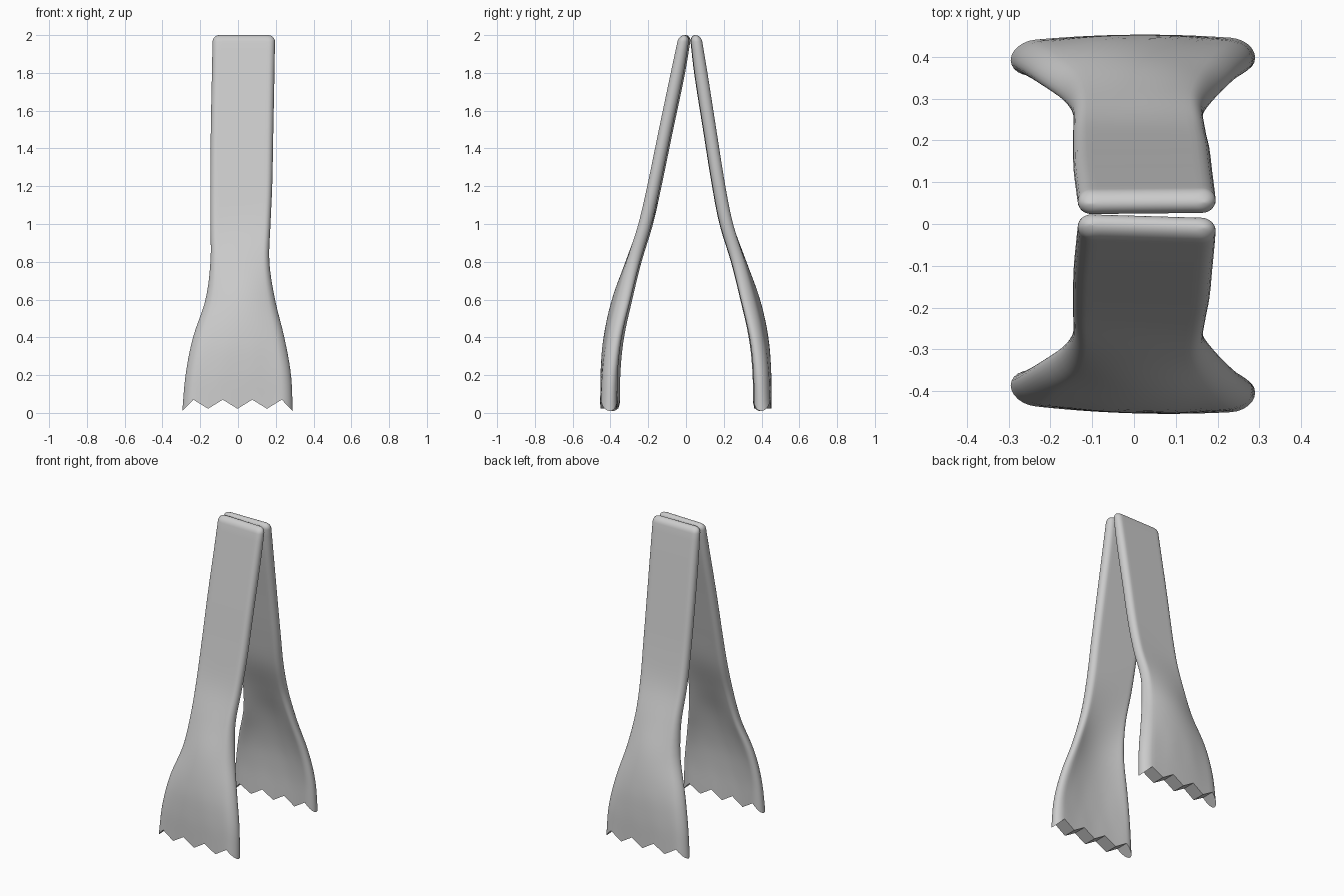
import bpy, bmesh, math

cube = bpy.data.objects.get("Cube")
if cube:
    bpy.data.objects.remove(cube, do_unlink=True)

metal = bpy.data.materials.new("light_grey")
metal.use_nodes = True
grey = (0.6, 0.6, 0.6, 1)
metal.diffuse_color = grey
metal.node_tree.nodes["Principled BSDF"].inputs["Base Color"].default_value = grey

# Arm stations: height, left x, right x, spread, shift, half thickness, dish depth
STATIONS = [
    (0.0, -0.295, 0.29, 0.395, 0, 0.043, 0.015),
    (0.2, -0.277, 0.28, 0.385, 0, 0.040, 0.026),
    (0.4, -0.238, 0.245, 0.360, 0, 0.038, 0.038),
    (0.6, -0.172, 0.196, 0.313, 0, 0.037, 0.042),
    (0.8, -0.146, 0.166, 0.270, 0, 0.036, 0.014),
    (1.0, -0.146, 0.172, 0.213, 0, 0.035, 0.0),
    (1.2, -0.146, 0.181, 0.170, 0.003, 0.034, 0.0),
    (1.5, -0.144, 0.187, 0.115, 0.01, 0.034, 0.0),
    (1.8, -0.138, 0.193, 0.060, 0.018, 0.034, 0.0),
    (2.0, -0.134, 0.196, 0.027, 0.023, 0.029, 0.0),
]


def sample(z):
    """Smooth cubic blend between stations."""
    s = STATIONS
    i = max(k for k in range(len(s) - 1) if s[k][0] <= z)
    a, b = s[i], s[i + 1]
    p, n = s[max(i - 1, 0)], s[min(i + 2, len(s) - 1)]
    span = b[0] - a[0]
    t = (z - a[0]) / span
    out = []
    for k in range(1, len(a)):
        m0 = (b[k] - p[k]) / (b[0] - p[0]) * span
        m1 = (n[k] - a[k]) / (n[0] - a[0]) * span
        out.append((2*t**3 - 3*t**2 + 1) * a[k] + (t**3 - 2*t**2 + t) * m0
                   + (3*t**2 - 2*t**3) * b[k] + (t**3 - t**2) * m1)
    return out


# Columns across the arm: (position, thickness factor, tooth height)
FLAT = 0.8
half = [(FLAT * k / 9, 1.0, (0.022, 0.038, 0.054, 0.07, 0.054, 0.038)[k % 6])
        for k in range(10)]
for k in range(1, 7):
    a = math.pi / 2 * k / 6
    half.append((FLAT + (1 - FLAT) * math.sin(a), math.cos(a),
                 0.07 - 0.06 * math.sin(a)))
COLUMNS = [(-t, f, z) for t, f, z in reversed(half[1:])] + half

# Rows up the arm, ending in a rounded tip: (height, width inset, thickness factor)
TIP = 0.035
ROWS = [((2 - TIP) * k / 44, 0.0, 1.0) for k in range(45)]
for k in range(1, 7):
    a = math.pi / 2 * k / 6
    ROWS.append((2 - TIP + TIP * math.sin(a), TIP * (1 - math.cos(a)), math.cos(a)))


def make_arm(name, side, yaw):
    bm = bmesh.new()
    outer, inner = [], []
    for z, inset, thin in ROWS:
        x0, x1, spread, shift, h, dish = sample(z)
        mid, w = (x0 + x1) / 2, (x1 - x0) / 2 - inset
        ro, ri = [], []
        for t, f, tooth in COLUMNS:
            x = mid + t * w
            zz = z + tooth * max(0, 1 - z / 0.4)
            y = side * (spread + dish * (1 - t * t)) + shift + yaw * x
            ro.append(bm.verts.new((x, y + side * h * f * thin, zz)))
            ri.append(bm.verts.new((x, y - side * h * f * thin, zz)))
        outer.append(ro)
        inner.append(ri)
    for r in range(len(ROWS) - 1):
        for c in range(len(COLUMNS) - 1):
            for g in (outer, inner):
                bm.faces.new((g[r][c], g[r][c+1], g[r+1][c+1], g[r+1][c]))
    # Toothed end cap
    for c in range(len(COLUMNS) - 1):
        bm.faces.new((outer[0][c], inner[0][c], inner[0][c+1], outer[0][c+1]))
    bmesh.ops.remove_doubles(bm, verts=bm.verts, dist=0.00005)
    bmesh.ops.recalc_face_normals(bm, faces=bm.faces)
    me = bpy.data.meshes.new(name)
    bm.to_mesh(me)
    bm.free()
    me.materials.append(metal)
    ob = bpy.data.objects.new(name, me)
    bpy.context.collection.objects.link(ob)
    bpy.ops.object.select_all(action='DESELECT')
    ob.select_set(True)
    bpy.context.view_layer.objects.active = ob
    bpy.ops.object.shade_smooth_by_angle(angle=math.radians(35))


make_arm("front_arm", -1, -0.03)
make_arm("back_arm", 1, 0.01)
